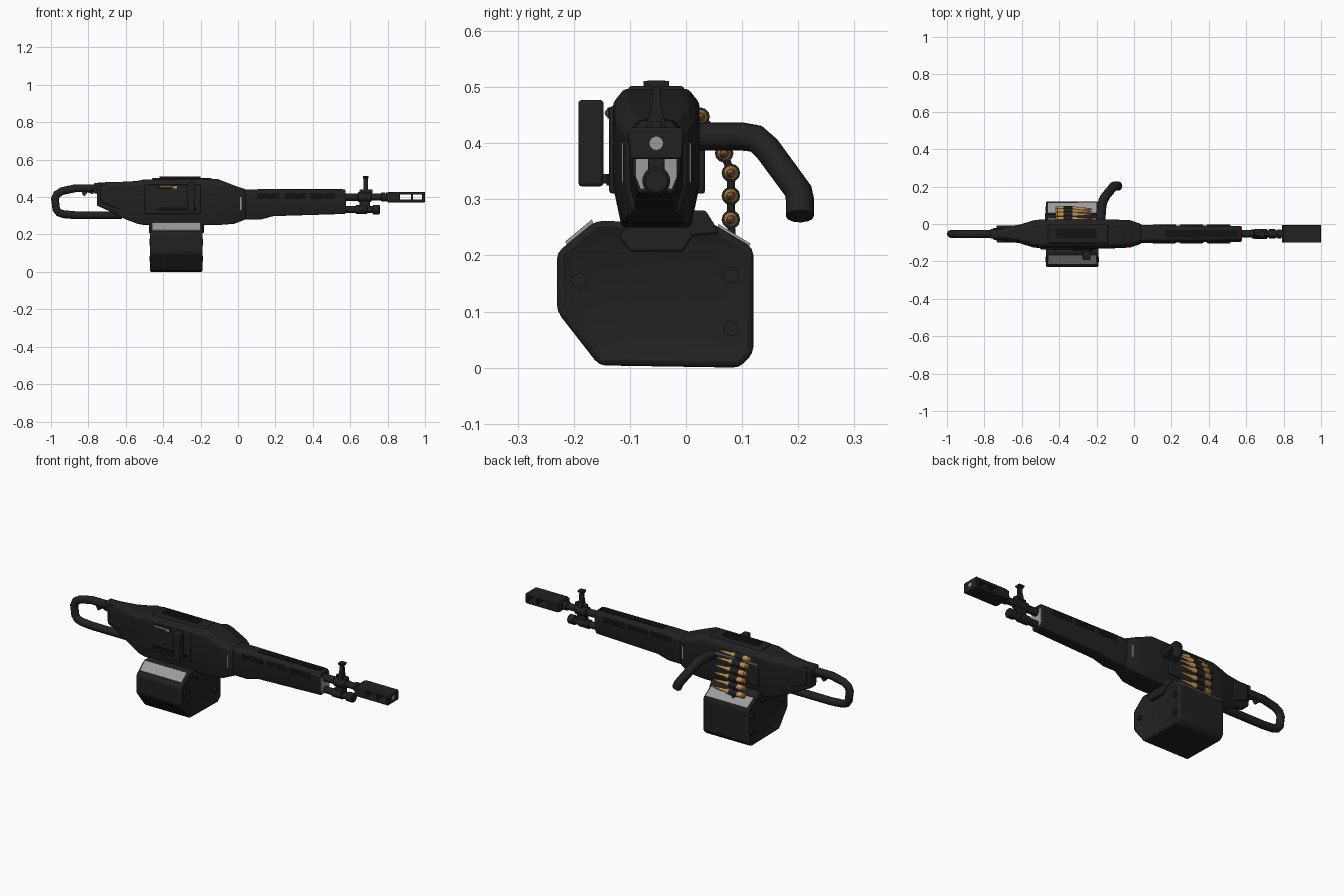
import bpy, bmesh, math
from mathutils import Vector

if "Cube" in bpy.data.objects:
    bpy.data.objects.remove(bpy.data.objects["Cube"], do_unlink=True)

CY = -0.053  # centre line of the barrel and body


def material(name, color):
    m = bpy.data.materials.new(name)
    m.use_nodes = True
    m.diffuse_color = (*color, 1)
    bsdf = next(n for n in m.node_tree.nodes if n.type == 'BSDF_PRINCIPLED')
    bsdf.inputs["Base Color"].default_value = (*color, 1)
    bsdf.inputs["Roughness"].default_value = 0.7
    return m


DARK = material("dark_gunmetal", (0.015, 0.015, 0.015))
BLACK = material("black", (0.006, 0.006, 0.006))
GREY = material("light_grey", (0.33, 0.33, 0.33))
BRASS = material("brass", (0.5, 0.27, 0.08))
COPPER = material("copper", (0.36, 0.17, 0.06))


def shade(ob, angle=35):
    bpy.ops.object.select_all(action='DESELECT')
    ob.select_set(True)
    bpy.context.view_layer.objects.active = ob
    bpy.ops.object.shade_smooth_by_angle(angle=math.radians(angle))


def finish(name, bm, mat, bevel=0, smooth=True):
    bmesh.ops.recalc_face_normals(bm, faces=bm.faces)
    me = bpy.data.meshes.new(name)
    bm.to_mesh(me)
    bm.free()
    me.materials.append(mat)
    ob = bpy.data.objects.new(name, me)
    bpy.context.collection.objects.link(ob)
    if smooth:
        shade(ob)
    if bevel:
        mod = ob.modifiers.new("Bevel", 'BEVEL')
        mod.width, mod.segments = bevel, 2
        mod.limit_method = 'ANGLE'
    return ob


def loft_bm(rings):
    bm = bmesh.new()
    vs = [[bm.verts.new(p) for p in ring] for ring in rings]
    n = len(vs[0])
    for a, b in zip(vs, vs[1:]):
        for i in range(n):
            j = (i + 1) % n
            bm.faces.new((a[i], a[j], b[j], b[i]))
    bm.faces.new(vs[0])
    bm.faces.new(vs[-1])
    return bm


def loft(name, rings, mat=DARK, bevel=0):
    return finish(name, loft_bm(rings), mat, bevel)


def prism_x(name, profile, x0, x1, mat=DARK, bevel=0):
    return loft(name, [[(x, y, z) for y, z in profile] for x in (x0, x1)], mat, bevel)


def prism_y(name, profile, y0, y1, mat=DARK, bevel=0):
    return loft(name, [[(x, y, z) for x, z in profile] for y in (y0, y1)], mat, bevel)


def box(name, x, y, z, mat=DARK, bevel=0):
    return prism_x(name, [(y[0], z[0]), (y[1], z[0]), (y[1], z[1]), (y[0], z[1])],
                   x[0], x[1], mat, bevel)


def lathe(name, profile, y, z, mat=DARK, sides=20):
    """Turned part along x from (x, radius) pairs."""
    turn = [2 * math.pi * i / sides for i in range(sides)]
    return loft(name, [[(x, y + r * math.cos(a), z + r * math.sin(a)) for a in turn]
                       for x, r in profile], mat)


def hull(name, sections, chamfer, taper, bevel=0.006):
    """Long shell from (x, bottom, top, half width) sections."""
    rings = []
    for x, zb, zt, w in sections:
        half = [(w * taper, zb), (w, zb + 0.3 * (zt - zb)), (w, zt - chamfer), (w - chamfer * 0.8, zt)]
        ring = [(x, CY + y, z) for y, z in half] + [(x, CY - y, z) for y, z in reversed(half)]
        rings.append(ring)
    return loft(name, rings, DARK, bevel)


def tube(name, points, radius, mat=DARK):
    cu = bpy.data.curves.new(name, 'CURVE')
    cu.dimensions = '3D'
    cu.bevel_depth, cu.bevel_resolution, cu.use_fill_caps = radius, 4, True
    sp = cu.splines.new('POLY')
    sp.points.add(len(points) - 1)
    for p, co in zip(sp.points, points):
        p.co = (*co, 1)
    temp = bpy.data.objects.new(name + "_path", cu)
    bpy.context.collection.objects.link(temp)
    me = bpy.data.meshes.new_from_object(temp.evaluated_get(bpy.context.evaluated_depsgraph_get()))
    bpy.data.objects.remove(temp)
    ob = bpy.data.objects.new(name, me)
    me.materials.clear()
    me.materials.append(mat)
    bpy.context.collection.objects.link(ob)
    shade(ob, 50)
    return ob


# Receiver and handguard shells
hull("receiver", [(-0.755, 0.355, 0.476, 0.03), (-0.7, 0.33, 0.48, 0.037), (-0.61, 0.285, 0.482, 0.05),
                  (-0.54, 0.258, 0.486, 0.072), (-0.5, 0.25, 0.494, 0.077), (-0.11, 0.25, 0.497, 0.077),
                  (-0.02, 0.257, 0.462, 0.073), (0.04, 0.28, 0.442, 0.052)], 0.025, 0.8)
hull("handguard", [(0.0, 0.28, 0.44, 0.048), (0.12, 0.28, 0.442, 0.048), (0.19, 0.298, 0.442, 0.046),
                   (0.575, 0.31, 0.44, 0.043)], 0.02, 0.75)
prism_x("handguard_liner", [(CY - 0.028, 0.318), (CY + 0.028, 0.318), (CY + 0.037, 0.34),
                            (CY + 0.037, 0.41), (CY - 0.037, 0.41), (CY - 0.037, 0.34)], 0.57, 0.578, GREY)
box("handguard_top_slot", (0.17, 0.56), (CY - 0.02, CY + 0.02), (0.436, 0.444), BLACK)

# Mirrored side details
for side, s in (("left", 1), ("right", -1)):
    def span(a, b):
        return tuple(sorted((CY + s * a, CY + s * b)))
    for i, x in enumerate((0.1, 0.245, 0.39)):
        box(f"handguard_frame_{side}_{i}", (x, x + 0.125), span(0.04, 0.05), (0.395, 0.422), DARK, 0.003)
        box(f"handguard_slot_{side}_{i}", (x + 0.008, x + 0.117), span(0.045, 0.051), (0.401, 0.416), BLACK)
    prism_y(f"rear_side_panel_{side}", [(-0.735, 0.375), (-0.6, 0.32), (-0.53, 0.32), (-0.53, 0.45), (-0.735, 0.46)],
            *span(0.0, 0.045), DARK, 0.006)
    box(f"front_collar_{side}", (0.005, 0.02), span(0.055, 0.062), (0.33, 0.4), GREY)

# Shoulder loop, trigger and rear block
tube("stock_loop", [(x, CY, z) for x, z in (
    (-0.72, 0.447), (-0.87, 0.447), (-0.94, 0.432), (-0.968, 0.415), (-0.979, 0.39), (-0.972, 0.335),
    (-0.957, 0.316), (-0.93, 0.308), (-0.87, 0.303), (-0.62, 0.303))], 0.021)
prism_y("trigger", [(-0.84, 0.44), (-0.765, 0.44), (-0.775, 0.415), (-0.805, 0.425), (-0.82, 0.405), (-0.83, 0.41)],
        CY - 0.01, CY + 0.01)
box("rear_block", (-0.77, -0.68), (CY - 0.025, CY + 0.025), (0.42, 0.476), DARK, 0.006)

# Top cover rail and hinge
box("top_cover", (-0.46, -0.14), (CY - 0.05, CY + 0.05), (0.48, 0.502), DARK, 0.006)
for s in (-1, 1):
    box("cover_rail", (-0.42, -0.2), (CY + s * 0.018 - 0.005, CY + s * 0.018 + 0.005), (0.49, 0.511), DARK, 0.002)
box("cover_groove", (-0.42, -0.2), (CY - 0.013, CY + 0.013), (0.499, 0.506), BLACK)

# Right side: ejection window, slide track and cocking handle
box("side_cover", (-0.5, -0.2), (-0.137, -0.11), (0.31, 0.466), DARK, 0.006)
box("ejection_window", (-0.43, -0.32), (-0.14, -0.134), (0.444, 0.464), BLACK)
box("window_grey_edge", (-0.35, -0.325), (-0.142, -0.136), (0.447, 0.46), GREY)
lathe("window_round", [(-0.42, 0.007), (-0.36, 0.007), (-0.34, 0.004)], -0.138, 0.454, BRASS, 10)
box("slide_track", (-0.43, -0.22), (-0.142, -0.13), (0.325, 0.345), BLACK)
box("handle_arm", (-0.275, -0.235), (-0.19, -0.12), (0.328, 0.345), DARK, 0.004)
box("cocking_handle", (-0.27, -0.232), (-0.192, -0.147), (0.323, 0.477), DARK, 0.006)

# Barrel, gas tube and front sight
lathe("barrel", [(0.55, 0.02), (0.64, 0.02), (0.645, 0.027), (0.71, 0.027), (0.715, 0.018), (0.765, 0.018),
                 (0.767, 0.024), (0.785, 0.024), (0.787, 0.02), (0.82, 0.02)], CY, 0.4)
lathe("gas_tube", [(0.55, 0.018), (0.63, 0.018), (0.632, 0.024), (0.69, 0.024), (0.692, 0.019), (0.72, 0.019),
                   (0.722, 0.025), (0.755, 0.025), (0.76, 0.02)], CY, 0.333)
box("gas_block", (0.65, 0.705), (CY - 0.015, CY + 0.015), (0.33, 0.4), DARK, 0.004)
prism_x("front_sight_post", [(CY - 0.02, 0.42), (CY + 0.02, 0.42), (CY + 0.008, 0.47), (CY + 0.007, 0.5),
                             (CY - 0.007, 0.5), (CY - 0.008, 0.47)], 0.67, 0.695, DARK, 0.002)
prism_x("front_sight_cap", [(CY - 0.008, 0.498), (CY + 0.008, 0.498), (CY + 0.016, 0.505), (CY + 0.016, 0.512),
                            (CY - 0.016, 0.512), (CY - 0.016, 0.505)], 0.668, 0.699)
box("front_sight_spur", (0.65, 0.72), (CY - 0.01, CY + 0.01), (0.42, 0.44), DARK, 0.004)

# Flat muzzle brake with open side slots
MY = (CY - 0.047, CY + 0.047)
for name, z in (("brake_top", (0.414, 0.428)), ("brake_bottom", (0.372, 0.386))):
    box(name, (0.8, 1.0), MY, z, DARK, 0.004)
for name, x in (("brake_rear", (0.79, 0.865)), ("brake_divider", (0.924, 0.936)), ("brake_front", (0.985, 1.0))):
    box(name, x, MY, (0.376, 0.424), DARK, 0.003)
lathe("muzzle_bore", [(0.99, 0.012), (1.0005, 0.012)], CY, 0.4, GREY, 16)

# Ammunition box with sunken end panels
PROFILE = [(-0.23, 0.1), (-0.155, 0.004), (0.095, 0.0), (0.12, 0.025), (0.12, 0.213), (0.05, 0.255),
           (-0.16, 0.262), (-0.23, 0.205)]
bm = loft_bm([[(x, y, z) for y, z in PROFILE] for x in (-0.475, -0.185)])
bmesh.ops.recalc_face_normals(bm, faces=bm.faces)
ends = [f for f in bm.faces if abs(f.normal.x) > 0.9]
bmesh.ops.inset_individual(bm, faces=ends, thickness=0.036, depth=-0.014)
finish("ammo_box", bm, DARK, 0.012)
for x in (-0.467, -0.193):
    for y, z in ((-0.19, 0.155), (0.08, 0.165), (0.08, 0.07)):
        lathe("box_rivet", [(x - 0.006, 0.014), (x + 0.006, 0.014)], y, z, DARK, 14)
prism_x("box_neck", [(-0.1, 0.207), (-0.005, 0.207), (0.012, 0.235), (0.06, 0.24), (0.035, 0.28),
                     (-0.08, 0.28), (-0.12, 0.235)], -0.477, -0.183, DARK, 0.004)
prism_x("box_grey_strip_right", [(-0.212, 0.218), (-0.165, 0.257), (-0.168, 0.264), (-0.215, 0.225)],
        -0.46, -0.2, GREY)
prism_x("box_grey_opening_left", [(0.055, 0.247), (0.112, 0.214), (0.115, 0.221), (0.058, 0.256)],
        -0.46, -0.2, GREY)

# Feed port on the left side
box("feed_port", (-0.47, -0.2), (0.01, 0.034), (0.31, 0.425), DARK, 0.005)
box("feed_lip", (-0.46, -0.2), (0.0, 0.03), (0.425, 0.432), GREY)

# Cartridge belt: one round, repeated along the feed path
rounds = lathe("cartridge", [(-0.42, 0.012), (-0.413, 0.0145), (-0.408, 0.0115), (-0.403, 0.0145), (-0.31, 0.013),
                             (-0.295, 0.008), (-0.27, 0.008), (-0.245, 0.006), (-0.222, 0.001)], 0, 0, BRASS, 12)
rounds.data.materials.append(COPPER)
for p in rounds.data.polygons:
    p.material_index = int(p.center.x > -0.27)
link = lathe("belt_link", [(-0.376, 0.0165), (-0.328, 0.0165)], 0, 0, DARK, 12)
path = [(0.082, 0.222), (0.08, 0.264), (0.08, 0.306), (0.08, 0.347), (0.068, 0.382), (0.051, 0.418), (0.026, 0.447)]
for i, (y, z) in enumerate(path):
    for part in (rounds, link):
        ob = part if i == 0 else part.copy()
        if i:
            bpy.context.collection.objects.link(ob)
        ob.location = Vector((0, y, z))
for i, ((y0, z0), (y1, z1)) in enumerate(zip(path, path[1:])):
    tube(f"link_bridge_{i}", [(-0.352, y0, z0), (-0.352, y1, z1)], 0.007)

# Carrying handle reaching out on the left
tube("carry_handle", [(-0.18, 0.0, 0.412), (-0.172, 0.1, 0.412), (-0.165, 0.125, 0.408), (-0.155, 0.145, 0.39),
                      (-0.11, 0.2, 0.315), (-0.1, 0.203, 0.3), (-0.085, 0.203, 0.27)], 0.025)
